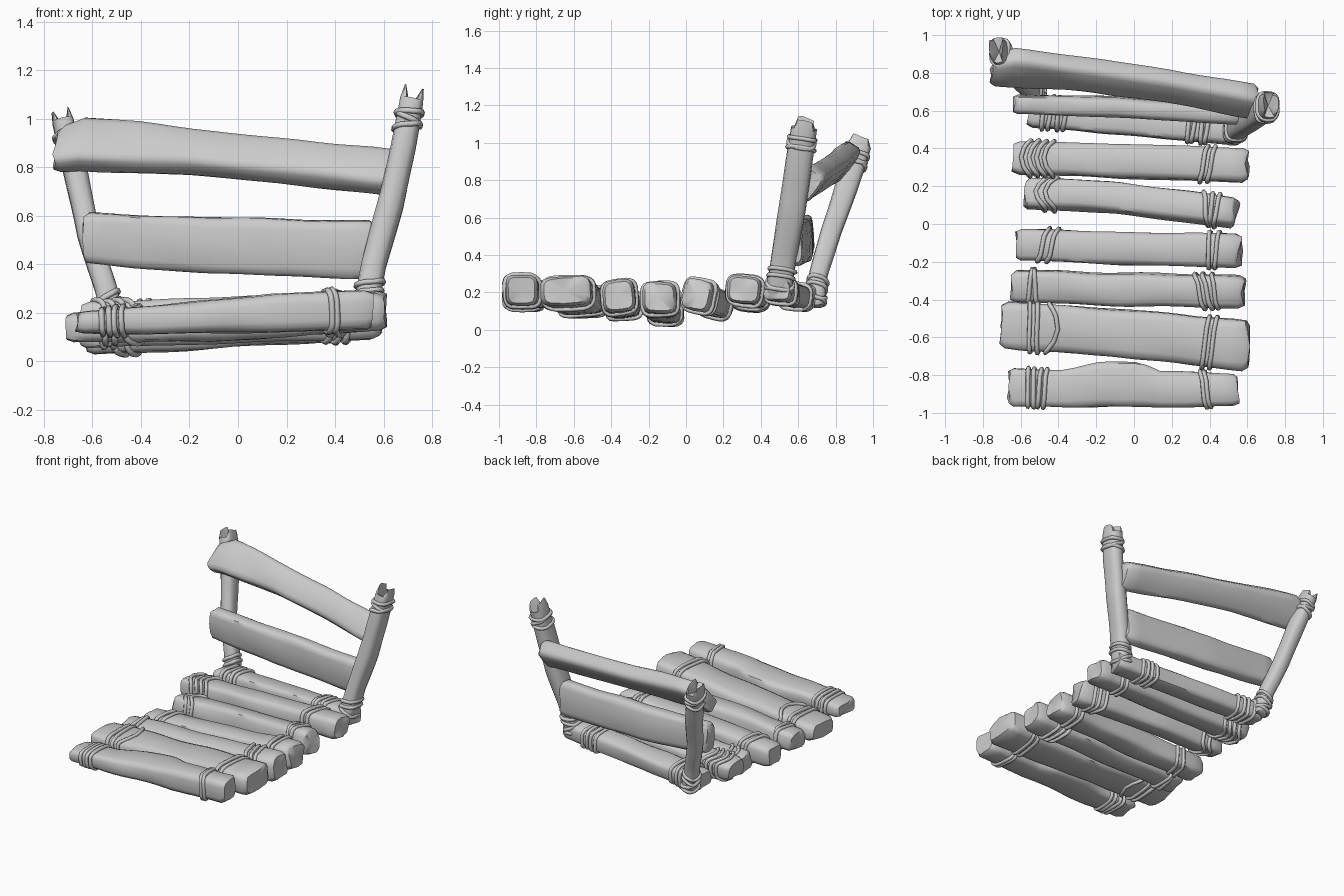
import bpy, bmesh, math
from mathutils import Vector, noise

cube = bpy.data.objects.get("Cube")
if cube:
    bpy.data.objects.remove(cube)

grey = bpy.data.materials.new("weathered grey")
grey.use_nodes = True
grey.diffuse_color = (0.6, 0.6, 0.6, 1)
grey.node_tree.nodes["Principled BSDF"].inputs["Base Color"].default_value = (0.6, 0.6, 0.6, 1)


class Beam:
    """A bent timber; each key is (x, y, z, half width, half thickness)."""

    def __init__(self, keys, side, roll=0.0, power=0.5):
        self.keys = [(Vector(k[:3]), k[3], k[4]) for k in keys]
        start, end = self.keys[0][0], self.keys[-1][0]
        self.axis = (end - start).normalized()
        self.length = (end - start).length
        self.stops = [(k[0] - start).dot(self.axis) / self.length for k in self.keys]
        side = Vector(side)
        side = (side - self.axis * side.dot(self.axis)).normalized()
        up = self.axis.cross(side)
        c, s = math.cos(roll), math.sin(roll)
        self.side, self.up = side * c + up * s, up * c - side * s
        self.power = power

    def at(self, t):
        i = max(n for n, stop in enumerate(self.stops[:-1]) if stop <= max(t, 0))
        f = (t - self.stops[i]) / (self.stops[i + 1] - self.stops[i])
        a, b = self.keys[i], self.keys[i + 1]
        return [a[n] + (b[n] - a[n]) * f for n in range(3)]

    def point(self, t, angle, grow=0.0, scale=1.0):
        centre, w, h = self.at(t)
        c, s = math.cos(angle), math.sin(angle)
        u = math.copysign(abs(c) ** self.power, c)
        v = math.copysign(abs(s) ** self.power, s)
        scale *= 1 + 0.09 * noise.noise(centre * 4 + Vector((c, s, 0)) * 0.8)
        return centre + self.side * u * (w * scale + grow) + self.up * v * (h * scale + grow)


def add_beam(name, beam, split=0.0):
    """Skin the timber with rings, chamfered ragged ends and an optional split tip."""
    bm = bmesh.new()
    sides, steps = 14, 18
    ts = [0, 0.02] + [0.02 + 0.96 * i / steps for i in range(1, steps + 1)] + [1]
    rings = []
    for t in ts:
        end = t in (0, 1)
        ring = []
        for i in range(sides):
            a = math.tau * (i + 0.5) / sides
            p = beam.point(t, a, scale=0.84 if end else 1)
            if end:
                p += beam.axis * 0.025 * noise.noise(p * 12)
            if t == 1:
                p += beam.axis * split * (0.5 if abs(math.cos(a)) > 0.5 else -0.5)
            ring.append(bm.verts.new(p))
        rings.append(ring)
    for r, q in zip(rings, rings[1:]):
        for i in range(sides):
            j = (i + 1) % sides
            bm.faces.new((r[i], r[j], q[j], q[i]))
    for ring, t, sink in ((rings[0], 0, 0), (rings[-1], 1, -split)):
        tip = bm.verts.new(beam.at(t)[0] + beam.axis * sink)
        for i in range(sides):
            bm.faces.new((ring[i], ring[(i + 1) % sides], tip))
    bmesh.ops.recalc_face_normals(bm, faces=bm.faces)
    mesh = bpy.data.meshes.new(name)
    bm.to_mesh(mesh)
    bm.free()
    mesh.materials.append(grey)
    obj = bpy.data.objects.new(name, mesh)
    bpy.context.collection.objects.link(obj)
    bpy.ops.object.select_all(action="DESELECT")
    obj.select_set(True)
    bpy.context.view_layer.objects.active = obj
    bpy.ops.object.shade_smooth_by_angle(angle=math.radians(45))


def add_rope(name, paths):
    curve = bpy.data.curves.new(name, "CURVE")
    curve.dimensions = "3D"
    curve.bevel_depth = 0.0125
    curve.bevel_resolution = 1
    for path in paths:
        spline = curve.splines.new("POLY")
        spline.points.add(len(path) - 1)
        for sp, p in zip(spline.points, path):
            sp.co = (*p, 1)
        spline.use_cyclic_u = True
        spline.use_smooth = True
    curve.materials.append(grey)
    bpy.context.collection.objects.link(bpy.data.objects.new(name, curve))


def wrap(beam, t, slant=0.0, chevron=0.0, grow=0.004):
    """One turn of rope round a timber, leaning or bent to a chevron."""
    path = []
    for i in range(24):
        a = math.tau * i / 24
        shift = slant * math.cos(a) + chevron * (0.5 - abs(math.cos(a)))
        wobble = 0.006 * noise.noise(Vector((a, t * 30, 1)))
        path.append(beam.point(t + shift / beam.length, a, grow + wobble))
    return path


# Seat slats, from front to back
slats = [
    ([(-.66, -.865, .157, .10, .045), (-.36, -.87, .17, .10, .058), (-.2, -.85, .18, .12, .066),
      (.05, -.85, .192, .12, .075), (.12, -.875, .197, .10, .077), (.55, -.88, .212, .085, .083)], 0),
    ([(-.70, -.535, .14, .125, .06), (-.1, -.575, .16, .125, .08), (.61, -.645, .21, .135, .08)], .04),
    ([(-.65, -.33, .125, .085, .068), (.58, -.36, .182, .088, .088)], .1),
    ([(-.62, -.11, .095, .083, .072), (.56, -.145, .172, .095, .085)], 0),
    ([(-.58, .165, .13, .078, .065), (-.1, .14, .15, .08, .07), (.54, .055, .185, .08, .085)], -.2),
    ([(-.63, .35, .175, .088, .065), (.6, .31, .215, .088, .075)], -.1),
    ([(-.55, .6, .17, .085, .06), (.57, .49, .215, .075, .06)], -.1),
]
# Lashings on each slat: x position, lean and chevron bend
lashings = [
    [(-.56, 0, 0), (-.53, 0, 0), (-.5, .01, 0), (-.47, .01, 0), (.37, -.02, 0), (.39, -.02, 0)],
    [(-.55, -.01, 0), (-.51, -.01, 0), (-.43, 0, .06), (.38, .01, 0), (.42, .01, 0)],
    [(-.55, .01, 0), (-.52, -.01, 0), (.35, -.03, 0), (.39, -.03, 0), (.43, -.02, 0)],
    [(-.48, .03, 0), (-.43, .03, 0), (.4, 0, 0), (.44, .01, 0)],
    [(-.49, 0, -.06), (-.44, 0, -.06), (.38, -.02, 0), (.41, 0, 0), (.44, .01, 0)],
    [(-.57, 0, -.05), (-.53, 0, -.05), (-.49, 0, -.05), (-.45, 0, -.05), (.37, .02, 0), (.41, .02, 0)],
    [(-.48, 0, 0), (-.44, .01, 0), (-.40, 0, 0), (-.36, .01, 0), (.29, 0, 0), (.32, .01, 0), (.36, 0, 0), (.39, .01, 0)],
]
for n, ((keys, roll), ropes) in enumerate(zip(slats, lashings), 1):
    beam = Beam(keys, (0, 1, 0), roll)
    add_beam(f"seat_slat_{n}", beam)
    x0, x1 = keys[0][0], keys[-1][0]
    add_rope(f"slat_lashing_{n}", [wrap(beam, (x - x0) / (x1 - x0), s, c) for x, s, c in ropes])

# Back rails
add_beam("lower_back_rail", Beam([(-.64, .635, .51, .105, .05), (-.1, .62, .475, .118, .055),
                                  (.56, .575, .46, .12, .05)], (0, 0, 1), .05))
add_beam("upper_back_rail", Beam([(-.75, .815, .865, .09, .055), (-.67, .83, .9, .12, .06),
                                  (-.2, .785, .865, .095, .06), (.2, .725, .825, .092, .06),
                                  (.65, .645, .775, .095, .065)], (0, .8, 1)))

# Back posts with split tips, and the ropes round their feet and tops
posts = {
    "right_post": [(-.51, .685, .13, .045, .055), (-.545, .71, .3, .045, .05), (-.615, .775, .52, .048, .055),
                   (-.67, .865, .78, .05, .062), (-.725, .925, 1.005, .045, .07)],
    "left_post": [(.52, .495, .19, .05, .07), (.56, .525, .4, .052, .07), (.63, .57, .65, .054, .072),
                  (.68, .6, .88, .052, .072), (.72, .635, 1.095, .05, .072)],
}
for name, keys in posts.items():
    beam = Beam(keys, (1, 0, 0), power=.7)
    add_beam(name, beam, split=.05)
    turns = [(.03, .01), (.06, -.02), (.1, .02), (.14, .02), (.86, .02), (.89, -.015), (.92, .01)]
    add_rope(name + "_lashing", [wrap(beam, t, s, grow=0) for t, s in turns])
